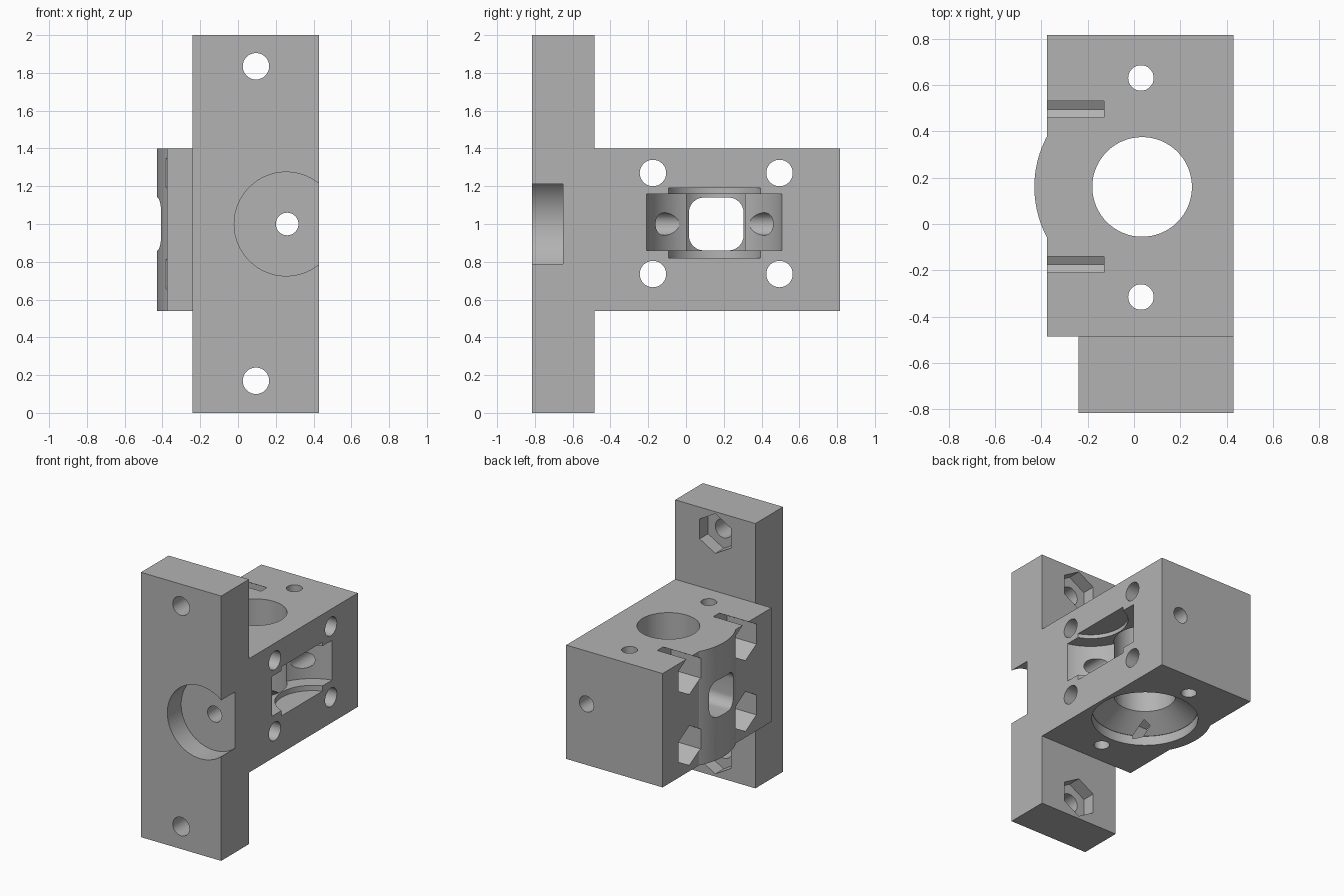
import bpy, bmesh
from math import radians, cos, sin
from mathutils import Matrix, Vector

if "Cube" in bpy.data.objects:
    bpy.data.objects.remove(bpy.data.objects["Cube"], do_unlink=True)

grey = bpy.data.materials.new("plain grey")
grey.use_nodes = True
GREY = (0.45, 0.45, 0.45, 1)
grey.diffuse_color = GREY
grey.node_tree.nodes["Principled BSDF"].inputs["Base Color"].default_value = GREY


def finish(bm, name):
    bmesh.ops.recalc_face_normals(bm, faces=bm.faces)
    mesh = bpy.data.meshes.new(name)
    bm.to_mesh(mesh)
    bm.free()
    mesh.materials.append(grey)
    obj = bpy.data.objects.new(name, mesh)
    bpy.context.collection.objects.link(obj)
    return obj


def box(name, low, high):
    low, high = Vector(low), Vector(high)
    bm = bmesh.new()
    bmesh.ops.create_cube(bm, size=1, matrix=Matrix.Translation((low + high) / 2)
                          @ Matrix.Diagonal((*(high - low), 1)))
    return finish(bm, name)


def rod(name, axis, start, end, radius, sides=64, top_radius=None):
    """Cylinder, cone or hexagonal prism running along one axis."""
    turn = {"x": Matrix.Rotation(radians(90), 4, "Y"),
            "y": Matrix.Rotation(radians(-90), 4, "X"),
            "z": Matrix()}[axis]
    start = Vector(start)
    middle = start.copy()
    i = "xyz".index(axis)
    middle[i] = (start[i] + end) / 2
    # spin hexagons so that their corners lie sideways
    spin = Matrix.Rotation(radians(90), 4, "Z") if axis == "x" else Matrix()
    bm = bmesh.new()
    bmesh.ops.create_cone(bm, cap_ends=True, segments=sides, radius1=radius,
                          radius2=radius if top_radius is None else top_radius,
                          depth=abs(end - start[i]),
                          matrix=Matrix.Translation(middle) @ turn @ spin)
    return finish(bm, name)


def combine(target, tool, operation="DIFFERENCE"):
    tool.hide_render = True
    mod = target.modifiers.new(tool.name, "BOOLEAN")
    mod.operation, mod.solver, mod.object = operation, "EXACT", tool
    bpy.context.view_layer.objects.active = target
    bpy.ops.object.modifier_apply(modifier=mod.name)
    bpy.data.objects.remove(tool, do_unlink=True)


RIGHT = 0.43
BOTTOM, TOP = 0.54, 1.40
BORE = (0.035, 0.16)
IDLER = (0.52, 0.15)

# Main block with mounting plate
body = box("bracket_body", (-0.375, -0.485, BOTTOM), (RIGHT, 0.815, TOP))
combine(body, box("mounting_plate", (-0.24, -0.815, 0), (RIGHT, -0.485, 2)), "UNION")

# Curved bulge on the side of the block
bm = bmesh.new()
arc = [radians(180 + a) for a in range(-36, 37, 3)]
ring = [bm.verts.new((BORE[0] + 0.465 * cos(a), BORE[1] + 0.465 * sin(a), BOTTOM)) for a in arc]
face = bm.faces.new(ring)
up = bmesh.ops.extrude_face_region(bm, geom=[face])["geom"]
bmesh.ops.translate(bm, vec=(0, 0, TOP - BOTTOM),
                    verts=[v for v in up if isinstance(v, bmesh.types.BMVert)])
combine(body, finish(bm, "side_bulge"), "UNION")

# Vertical bore, flared at the bottom
combine(body, rod("bore", "z", (*BORE, 0.4), 1.6, 0.215))
combine(body, rod("bore_flare", "z", (*BORE, 0.61), 0.73, 0.37, top_radius=0.205))
combine(body, rod("bore_mouth", "z", (*BORE, 0.4), 0.612, 0.37))

# Round roller pocket opening on the side, with washer clearance
combine(body, rod("roller_pocket", "z", (*IDLER, 0.86), 1.16, 0.37, 96))
combine(body, rod("washer_clearance", "z", (*IDLER, 0.82), 1.19, 0.26, 96))

# Rounded opening through the bulge into the bore
slot = box("bulge_opening", (-0.6, 0.015, 0.86), (0.03, 0.305, 1.14))
bm = bmesh.new()
bm.from_mesh(slot.data)
long_edges = [e for e in bm.edges if abs(e.verts[0].co.x - e.verts[1].co.x) > 0.1]
bmesh.ops.bevel(bm, geom=long_edges, offset=0.08, segments=8, profile=0.5, affect="EDGES")
bm.to_mesh(slot.data)
bm.free()
combine(body, slot)

# Round recess in the plate and the long hole behind it
combine(body, rod("plate_recess", "y", (0.255, -1, 1), -0.65, 0.275))
combine(body, rod("long_hole", "y", (0.26, -1, 1), 1, 0.06, 32))

# Plate screw holes with nut pockets on the back
for z in (0.17, 1.835):
    combine(body, rod("plate_hole", "y", (0.095, -1, z), -0.3, 0.07, 32))
    combine(body, rod("plate_nut_pocket", "y", (0.095, -0.585, z), -0.4, 0.15, 6))

# Cross screw holes with deep nut pockets
for y in (-0.175, 0.495):
    for z in (0.735, 1.27):
        combine(body, rod("cross_hole", "x", (-0.6, y, z), 0.6, 0.07, 32))
        combine(body, rod("cross_nut_pocket", "x", (-0.6, y, z), -0.13, 0.15, 6))

# Small vertical holes either side of the bore
for y in (-0.315, 0.63):
    combine(body, rod("vertical_hole", "z", (0.03, y, 0.4), 1.6, 0.055, 32))

bpy.ops.object.select_all(action="DESELECT")
body.select_set(True)
bpy.context.view_layer.objects.active = body
bpy.ops.object.shade_smooth_by_angle(angle=radians(25))
